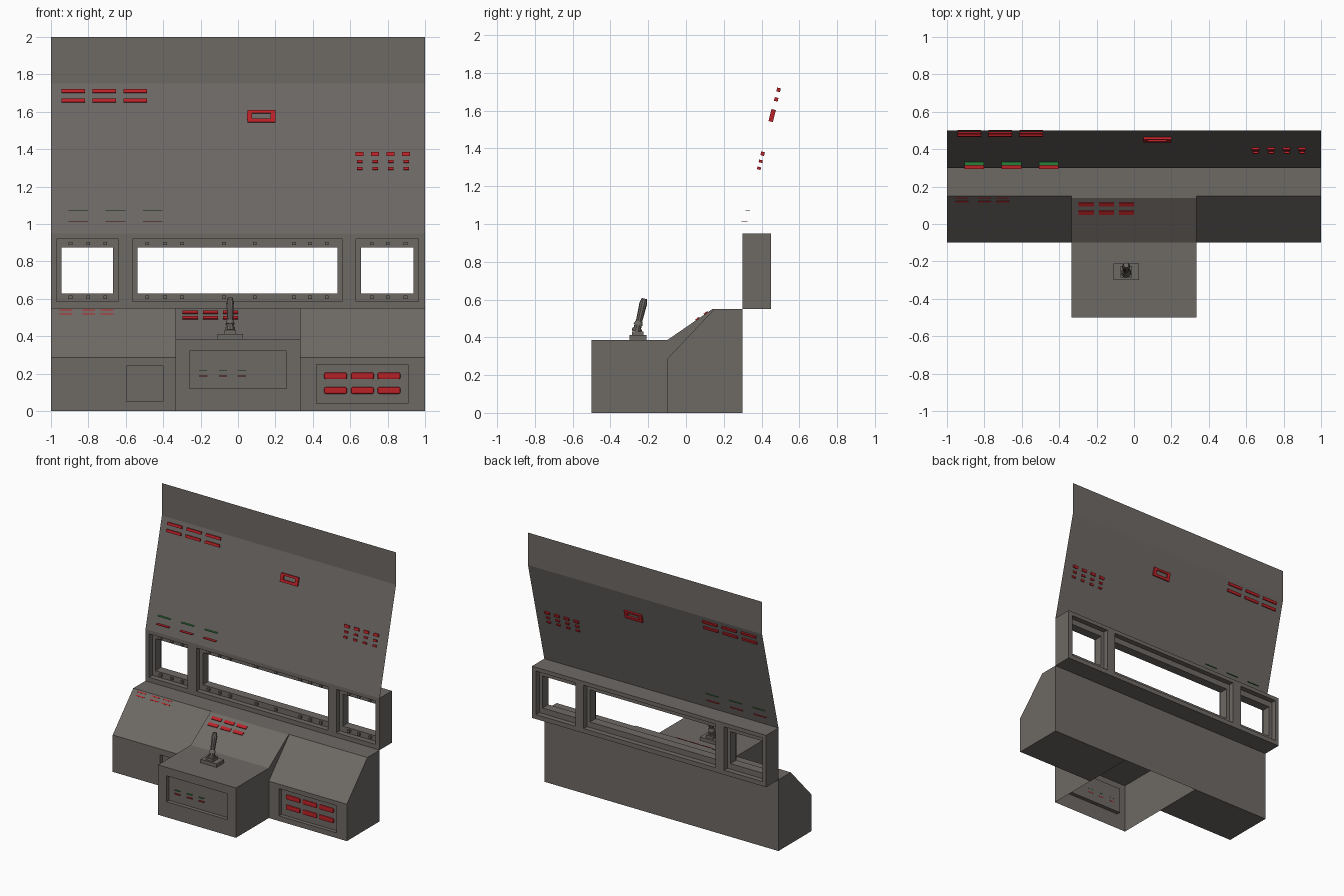
import bpy, bmesh, math
from mathutils import Matrix, Vector

if "Cube" in bpy.data.objects:
    bpy.data.objects.remove(bpy.data.objects["Cube"])


def material(name, rgb):
    m = bpy.data.materials.new(name)
    m.diffuse_color = (*rgb, 1)
    m.use_nodes = True
    m.node_tree.nodes["Principled BSDF"].inputs["Base Color"].default_value = m.diffuse_color
    return m


GREY = material("warm_grey", (0.155, 0.142, 0.130))
RED = material("signal_red", (0.50, 0.015, 0.02))
GREEN = material("signal_green", (0.02, 0.22, 0.04))


def finish(name, bm, mat, fix=True):
    if fix:
        bmesh.ops.recalc_face_normals(bm, faces=bm.faces)
    me = bpy.data.meshes.new(name)
    bm.to_mesh(me)
    bm.free()
    me.materials.append(mat)
    ob = bpy.data.objects.new(name, me)
    bpy.context.collection.objects.link(ob)
    return ob


def add_box(bm, c, s, tilt=0.0):
    """Box with centre c and size s, tilted about x."""
    m = Matrix.Translation(c) @ Matrix.Rotation(tilt, 4, 'X') @ Matrix.Diagonal((*s, 1))
    return bmesh.ops.create_cube(bm, size=1, matrix=m)


def span(bm, x0, x1, y0, y1, z0, z1):
    add_box(bm, ((x0 + x1) / 2, (y0 + y1) / 2, (z0 + z1) / 2), (x1 - x0, y1 - y0, z1 - z0))


def boxes(name, centres, size, mat, tilt=0.0, bevel=0.0):
    bm = bmesh.new()
    for c in centres:
        add_box(bm, c, size, tilt)
    ob = finish(name, bm, mat)
    if bevel:
        b = ob.modifiers.new("bevel", 'BEVEL')
        b.width, b.segments = bevel, 2
    return ob


def console(name, x0, x1, profile, recess, floor, depth=0.03):
    """Extruded side profile whose front face (first edge) has a recessed panel."""
    bm = bmesh.new()
    ends = [[bm.verts.new((x, y, z)) for y, z in profile] for x in (x0, x1)]
    a, b = ends
    bm.faces.new(a)
    bm.faces.new(b)
    n = len(profile)
    for i in range(1, n if floor else n - 1):
        j = (i + 1) % n
        bm.faces.new((a[i], a[j], b[j], b[i]))
    rx0, rx1, rz0, rz1 = recess
    yf = profile[0][0]
    rim = [a[0], b[0], b[1], a[1]]
    loops = [rim]
    for y in (yf, yf + depth):
        loops.append([bm.verts.new((x, y, z)) for x, z in
                      ((rx0, rz0), (rx1, rz0), (rx1, rz1), (rx0, rz1))])
    for p, q in zip(loops, loops[1:]):
        for i in range(4):
            j = (i + 1) % 4
            bm.faces.new((p[i], p[j], q[j], q[i]))
    bm.faces.new(loops[-1])
    return finish(name, bm, GREY)


# Lower consoles
side = [(-0.1, 0), (-0.1, 0.285), (0.15, 0.55), (0.3, 0.55), (0.3, 0)]
mid = [(-0.5, 0), (-0.5, 0.385), (-0.1, 0.385), (0.14, 0.55), (0.3, 0.55), (0.3, 0)]
console("left_console", -1, -0.333, side, (-0.595, -0.4, 0.05, 0.24), True)
console("right_console", 0.333, 1, side, (0.42, 0.91, 0.04, 0.25), True)
console("centre_console", -0.333, 0.333, mid, (-0.26, 0.26, 0.12, 0.32), False)

# Window wall: rails, posts and the recessed frame of each window
wins = [(-0.97, -0.64), (-0.565, 0.56), (0.63, 0.965)]
Z0, Z1 = 0.585, 0.92
bm = bmesh.new()
span(bm, -1, 1, 0.3, 0.45, 0.55, Z0)
span(bm, -1, 1, 0.3, 0.45, Z1, 0.95)
edges = [-1] + [v for w in wins for v in w] + [1]
for l, r in zip(edges[::2], edges[1::2]):
    span(bm, l, r, 0.3, 0.45, Z0, Z1)
finish("window_wall", bm, GREY)
bm = bmesh.new()
for l, r in wins:
    span(bm, l, r, 0.34, 0.41, Z0, 0.628)
    span(bm, l, r, 0.34, 0.41, 0.875, Z1)
    span(bm, l, l + 0.027, 0.34, 0.41, 0.628, 0.875)
    span(bm, r - 0.027, r, 0.34, 0.41, 0.628, 0.875)
finish("window_frames", bm, GREY)
bolts = [-0.895, -0.8, -0.71, -0.485, -0.39, -0.3, -0.075, 0.09, 0.3, 0.385, 0.475,
         0.715, 0.8, 0.895]
boxes("window_bolts", [(x, 0.335, z) for x in bolts for z in (0.608, 0.896)],
      (0.02, 0.02, 0.018), GREY)

# Overhead panel: one thin sheet, leaning back then upright
bm = bmesh.new()
rows = [[bm.verts.new((x, y, z)) for x in (-1, 1)]
        for y, z in ((0.3, 0.95), (0.5, 1.75), (0.5, 2.0))]
for p, q in zip(rows, rows[1:]):
    bm.faces.new((p[0], p[1], q[1], q[0]))
finish("overhead_panel", bm, GREY, False)
lean = -math.atan2(0.2, 0.8)


def on_panel(x, z):
    return (x, 0.3 + (z - 0.95) * 0.25, z)


# Overhead controls
boxes("overhead_buttons", [on_panel(x, z) for x in (-0.88, -0.715, -0.55) for z in (1.66, 1.71)],
      (0.125, 0.02, 0.02), RED, lean)
boxes("overhead_toggles_top", [on_panel(0.65 + 0.083 * i, 1.372) for i in range(4)],
      (0.042, 0.02, 0.02), RED, lean)
boxes("overhead_toggles", [on_panel(0.65 + 0.083 * i, z) for i in range(4) for z in (1.295, 1.332)],
      (0.03, 0.02, 0.014), RED, lean)
bm = bmesh.new()
for x, z, w, h in ((0.125, 1.552, 0.15, 0.02), (0.125, 1.598, 0.15, 0.016),
                   (0.062, 1.575, 0.026, 0.04), (0.188, 1.575, 0.026, 0.04)):
    add_box(bm, on_panel(x, z), (w, 0.024, h), lean)
finish("overhead_handle", bm, RED)
boxes("overhead_red_slots", [(x, 0.31, 1.012) for x in (-0.855, -0.655, -0.455)],
      (0.105, 0.03, 0.004), RED)
boxes("overhead_green_slots", [(x, 0.326, 1.07) for x in (-0.855, -0.655, -0.455)],
      (0.105, 0.024, 0.002), GREEN)

# Console controls
boxes("right_buttons", [(x, -0.072, z) for x in (0.522, 0.665, 0.807) for z in (0.11, 0.188)],
      (0.122, 0.018, 0.036), RED, 0, 0.008)
slope = math.atan2(0.165, 0.24)
boxes("centre_slope_buttons", [(x, y, 0.385 + (y + 0.1) * 0.6875)
                               for x in (-0.255, -0.147, -0.04) for y in (0.062, 0.106)],
      (0.082, 0.024, 0.012), RED, slope)
boxes("left_slope_slots", [(x, y, 0.55 + (y - 0.15) * 1.06)
                           for x in (-0.92, -0.80, -0.70) for y in (0.12, 0.14)],
      (0.07, 0.008, 0.004), RED, math.atan2(0.265, 0.25))
boxes("centre_red_slots", [(x, -0.475, 0.187) for x in (-0.185, -0.08, 0.02)],
      (0.045, 0.012, 0.006), RED)
boxes("centre_green_slots", [(x, -0.475, 0.215) for x in (-0.185, -0.08, 0.02)],
      (0.045, 0.012, 0.002), GREEN)

# Control stick on its stepped base
bm = bmesh.new()
span(bm, -0.11, 0.028, -0.3, -0.21, 0.385, 0.412)
span(bm, -0.072, -0.012, -0.285, -0.225, 0.412, 0.432)
finish("stick_base", bm, GREY)
bm = bmesh.new()
foot, tip = Vector((-0.042, -0.262, 0.43)), Vector((-0.042, -0.22, 0.605))
axis = tip - foot
rot = axis.to_track_quat('Z', 'Y').to_matrix().to_4x4()
for t0, t1, r0, r1 in ((0, 0.1, 0.026, 0.026), (0.1, 0.2, 0.02, 0.02), (0.2, 0.32, 0.025, 0.018),
                       (0.32, 0.82, 0.017, 0.02), (0.82, 1.0, 0.022, 0.014)):
    m = Matrix.Translation(foot + axis * (t0 + t1) / 2) @ rot
    bmesh.ops.create_cone(bm, cap_ends=True, segments=10, radius1=r0, radius2=r1,
                          depth=axis.length * (t1 - t0), matrix=m)
finish("control_stick", bm, GREY)
